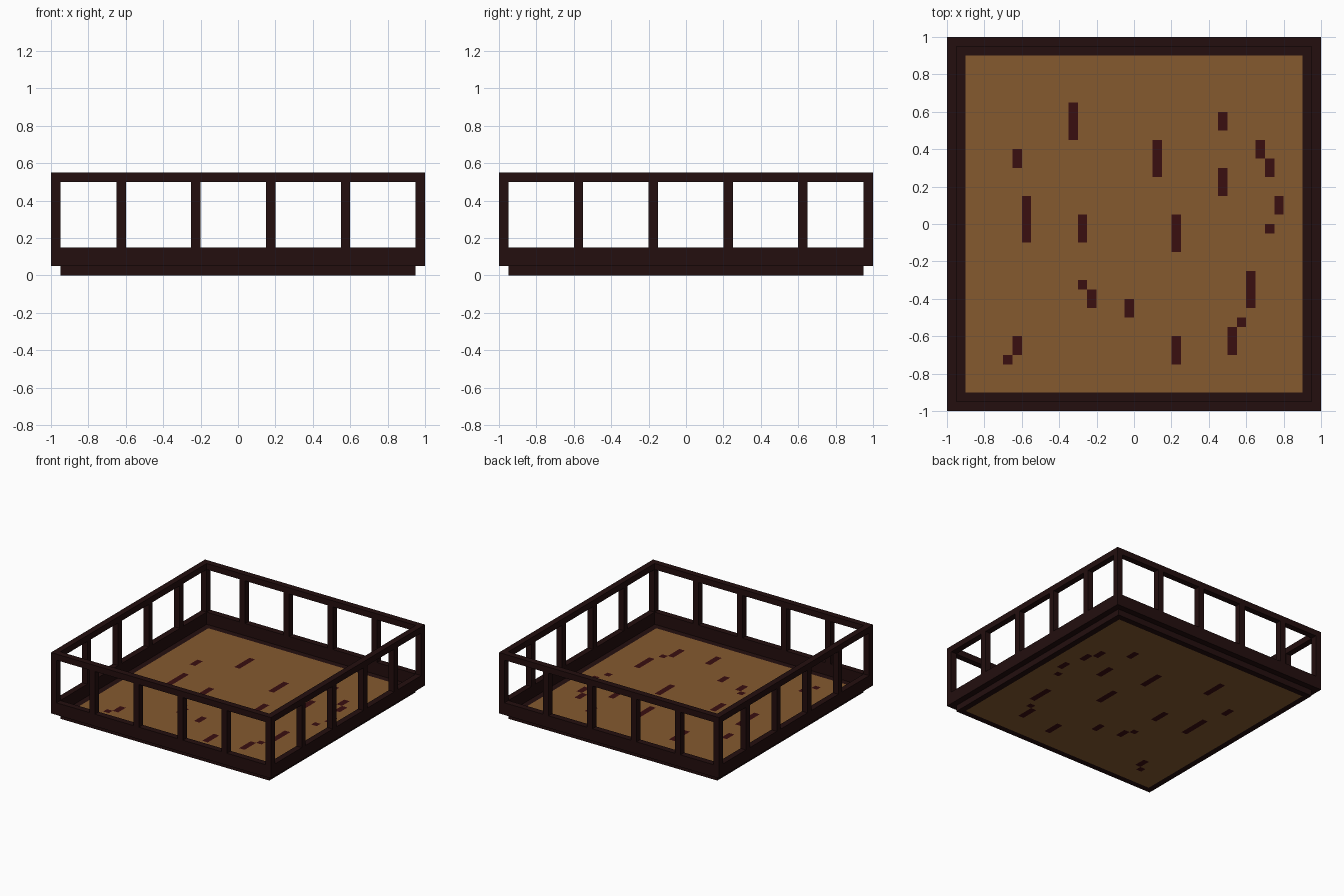
import bpy, bmesh
from mathutils import Vector, Matrix

cube = bpy.data.objects.get("Cube")
if cube:
    bpy.data.objects.remove(cube)

U = 0.05  # block size


def material(name, rgb):
    m = bpy.data.materials.new(name)
    m.use_nodes = True
    m.diffuse_color = (*rgb, 1)
    m.node_tree.nodes["Principled BSDF"].inputs["Base Color"].default_value = (*rgb, 1)
    return m


dark_wood = material("dark wood", (0.017, 0.0045, 0.0045))
tan_wood = material("tan wood", (0.235, 0.102, 0.028))
grain_red = material("grain red", (0.042, 0.0045, 0.0052))


def finish(name, bm, mats):
    mesh = bpy.data.meshes.new(name)
    bm.to_mesh(mesh)
    bm.free()
    for m in mats:
        mesh.materials.append(m)
    ob = bpy.data.objects.new(name, mesh)
    bpy.context.collection.objects.link(ob)
    return ob


def box(name, lo, hi):
    lo, hi = Vector(lo), Vector(hi)
    bm = bmesh.new()
    bmesh.ops.create_cube(bm, size=1, matrix=Matrix.Translation((lo + hi) / 2)
                          @ Matrix.Diagonal((*(hi - lo), 1)))
    return finish(name, bm, [dark_wood])


def ring(name, outer, z0, z1):
    """Square frame one block wide, extruded from z0 to z1."""
    bm = bmesh.new()
    loops = []
    for r in (outer, outer - U):
        loops.append([bm.verts.new((x * r, y * r, z0))
                      for x, y in ((-1, -1), (1, -1), (1, 1), (-1, 1))])
    a, b = loops
    faces = [bm.faces.new((a[i], a[(i + 1) % 4], b[(i + 1) % 4], b[i])) for i in range(4)]
    up = bmesh.ops.extrude_face_region(bm, geom=faces, use_keep_orig=True)
    bmesh.ops.translate(bm, vec=(0, 0, z1 - z0),
                        verts=[v for v in up["geom"] if isinstance(v, bmesh.types.BMVert)])
    bmesh.ops.recalc_face_normals(bm, faces=bm.faces)
    return finish(name, bm, [dark_wood])


# Floor edge, base beam and top rail
ring("floor_edge", 0.95, 0, 0.05)
ring("base_beam", 1.0, 0.05, 0.15)
ring("top_rail", 1.0, 0.5, 0.55)

# Posts: four corners, then four between them on each side
for x in (-1, 0.95):
    for y in (-1, 0.95):
        box("corner_post", (x, y, 0.15), (x + U, y + U, 0.5))
for side, p in (("front", -1), ("back", 0.95)):
    for x in (-0.65, -0.25, 0.15, 0.55):
        box(side + "_post", (x, p, 0.15), (x + U, p + U, 0.5))
for side, p in (("right", -1), ("left", 0.95)):
    for y in (-0.6, -0.2, 0.2, 0.6):
        box(side + "_post", (p, y, 0.15), (p + U, y + U, 0.5))

# Grain marks, one block wide: left edge x, start y, end y
grain = [(-0.70, -0.75, -0.70), (-0.65, -0.70, -0.60), (-0.65, 0.30, 0.40),
         (-0.60, -0.10, 0.15), (-0.35, 0.45, 0.65), (-0.30, -0.10, 0.05),
         (-0.30, -0.35, -0.30), (-0.25, -0.45, -0.35), (-0.05, -0.50, -0.40),
         (0.10, 0.25, 0.45), (0.20, -0.15, 0.05), (0.20, -0.75, -0.60),
         (0.45, 0.50, 0.60), (0.45, 0.15, 0.30), (0.50, -0.70, -0.55),
         (0.55, -0.55, -0.50), (0.60, -0.45, -0.25), (0.65, 0.35, 0.45),
         (0.70, 0.25, 0.35), (0.70, -0.05, 0.00), (0.75, 0.05, 0.15)]

# Floor slab of blocks, with the grain running right through it
bm = bmesh.new()
bmesh.ops.create_grid(bm, x_segments=36, y_segments=36, size=0.9,
                      matrix=Matrix.Translation((0, 0, U)))
for f in bm.faces:
    c = f.calc_center_median()
    f.material_index = int(any(x < c.x < x + U and y0 < c.y < y1 for x, y0, y1 in grain))
floor = finish("floor", bm, [tan_wood, grain_red])
thick = floor.modifiers.new("Thickness", "SOLIDIFY")
thick.thickness = U
thick.offset = -1
